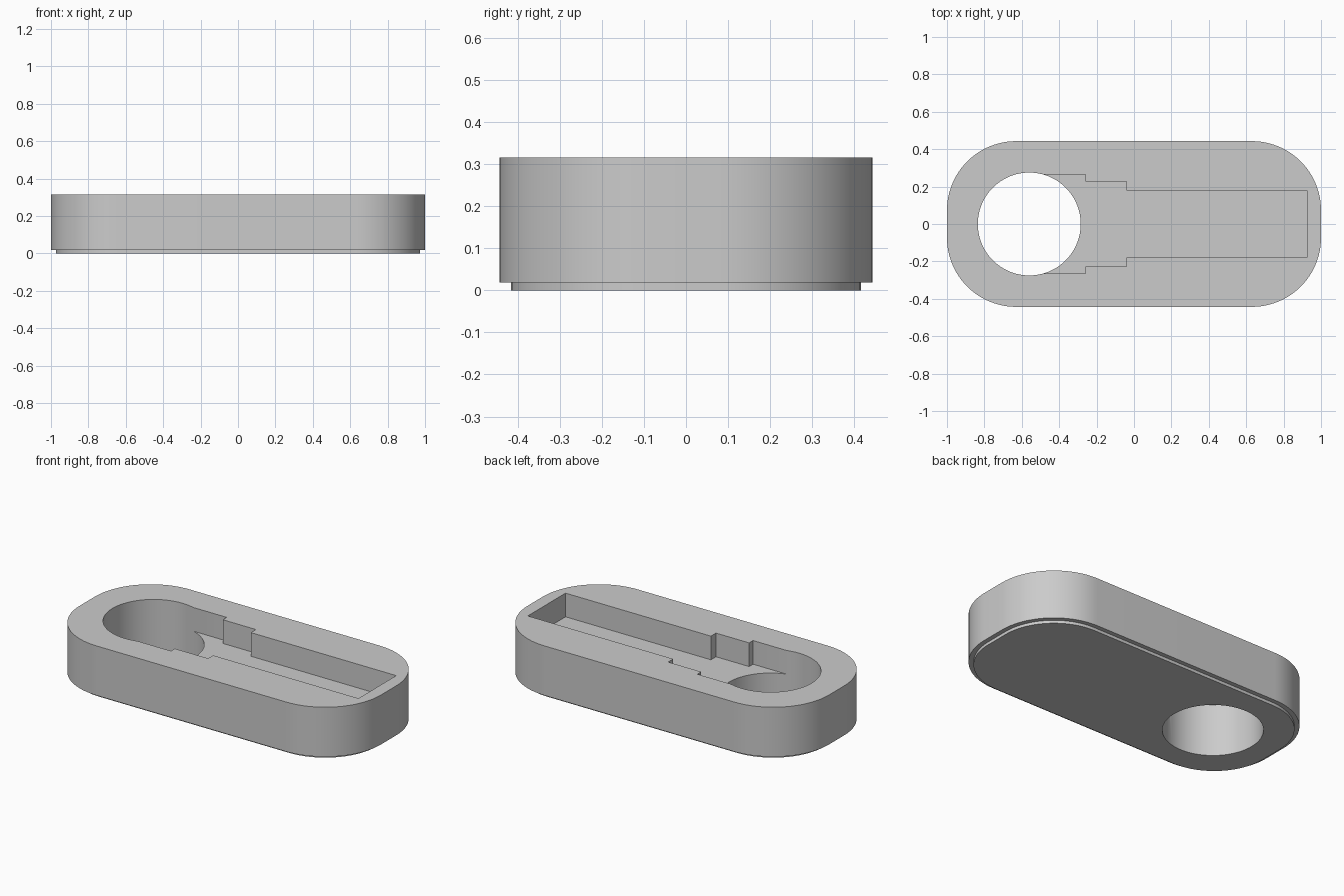
import bpy
import bmesh
from math import cos, sin, pi, radians

if "Cube" in bpy.data.objects:
    bpy.data.objects.remove(bpy.data.objects["Cube"], do_unlink=True)

HALF_X, HALF_Y, CORNER = 1.0, 0.443, 0.37
HEIGHT, STEP_Z, STEP_INSET = 0.315, 0.018, 0.027
POCKET_FLOOR = 0.173
HOLE_X, HOLE_R = -0.56, 0.275


def rounded_outline(inset):
    """Rounded rectangle, counter-clockwise, shrunk by inset."""
    r = CORNER - inset
    cx, cy = HALF_X - CORNER, HALF_Y - CORNER
    points = []
    for i, (sx, sy) in enumerate([(1, 1), (-1, 1), (-1, -1), (1, -1)]):
        for k in range(25):
            a = (i + k / 24) * pi / 2
            points.append((sx * cx + r * cos(a), sy * cy + r * sin(a)))
    return points


def loft(name, sections):
    """Closed solid through a stack of (outline, z) sections."""
    bm = bmesh.new()
    rings = [[bm.verts.new((x, y, z)) for x, y in pts] for pts, z in sections]
    for low, high in zip(rings, rings[1:]):
        n = len(low)
        for i in range(n):
            j = (i + 1) % n
            bm.faces.new((low[i], low[j], high[j], high[i]))
    bm.faces.new(rings[0][::-1])
    bm.faces.new(rings[-1])
    bmesh.ops.recalc_face_normals(bm, faces=bm.faces)
    mesh = bpy.data.meshes.new(name)
    bm.to_mesh(mesh)
    bm.free()
    obj = bpy.data.objects.new(name, mesh)
    bpy.context.collection.objects.link(obj)
    return obj


def cut(target, cutter):
    """Subtract the cutter from the target and discard it."""
    cutter.hide_render = True
    mod = target.modifiers.new("cut", 'BOOLEAN')
    mod.operation = 'DIFFERENCE'
    mod.solver = 'EXACT'
    mod.object = cutter
    bpy.context.view_layer.objects.active = target
    bpy.ops.object.modifier_apply(modifier=mod.name)
    bpy.data.objects.remove(cutter, do_unlink=True)


# Rounded body with a recessed foot
inner, outer = rounded_outline(STEP_INSET), rounded_outline(0)
body = loft("body", [(inner, 0), (inner, STEP_Z), (outer, STEP_Z), (outer, HEIGHT)])

# Stepped pocket, narrowing away from the hole
side = [(-0.56, 0.264), (-0.26, 0.264), (-0.26, 0.227),
        (-0.04, 0.227), (-0.04, 0.179), (0.925, 0.179)]
pocket = [(x, -y) for x, y in side] + side[::-1]
cut(body, loft("pocket_cutter", [(pocket, POCKET_FLOOR), (pocket, HEIGHT + 0.1)]))

# Round hole right through
circle = [(HOLE_X + HOLE_R * cos(2 * pi * k / 96), HOLE_R * sin(2 * pi * k / 96))
          for k in range(96)]
cut(body, loft("hole_cutter", [(circle, -0.1), (circle, HEIGHT + 0.1)]))

# Plain grey finish
grey = bpy.data.materials.new("light_grey")
grey.use_nodes = True
colour = (0.6, 0.6, 0.6, 1)
grey.diffuse_color = colour
grey.node_tree.nodes["Principled BSDF"].inputs["Base Color"].default_value = colour
body.data.materials.clear()
body.data.materials.append(grey)

# Smooth curved walls, crisp rims
bpy.ops.object.select_all(action='DESELECT')
body.select_set(True)
bpy.context.view_layer.objects.active = body
bpy.ops.object.shade_smooth_by_angle(angle=radians(30))
